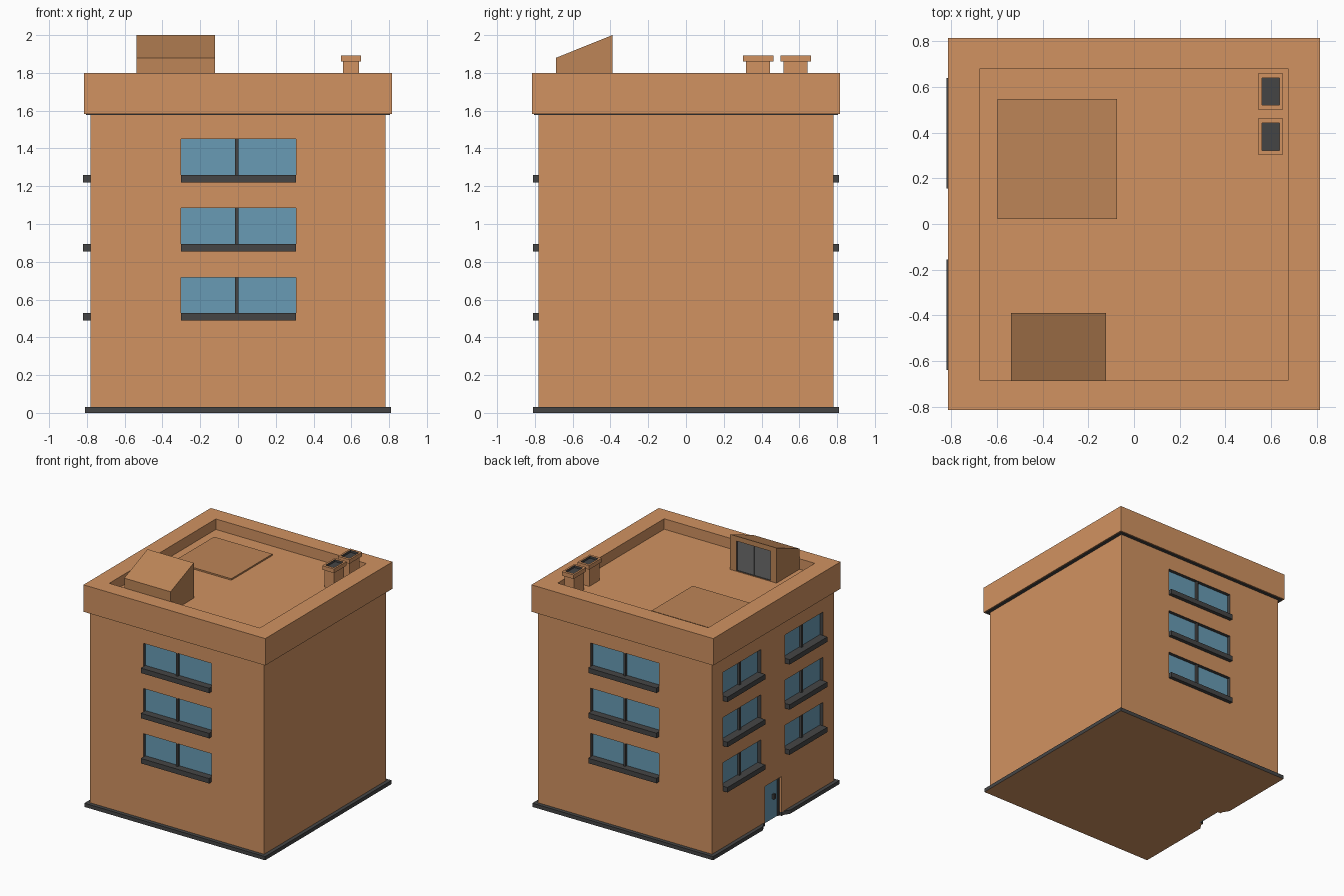
import bpy, bmesh, math
from mathutils import Matrix, Vector

if "Cube" in bpy.data.objects:
    bpy.data.objects.remove(bpy.data.objects["Cube"])


def mat(name, r, g, b):
    m = bpy.data.materials.new(name)
    m.diffuse_color = (r, g, b, 1)
    m.use_nodes = True
    m.node_tree.nodes["Principled BSDF"].inputs["Base Color"].default_value = m.diffuse_color
    return m


WALL = mat("wall_clay", 0.64, 0.29, 0.12)
ROOF = mat("roof_clay", 0.51, 0.235, 0.095)
DARK = mat("dark_trim", 0.06, 0.06, 0.06)
GLASS = mat("glass_blue", 0.14, 0.33, 0.46)
GREY = mat("grey_door", 0.15, 0.15, 0.15)


def make(name, bm, *mats):
    bmesh.ops.recalc_face_normals(bm, faces=bm.faces)
    me = bpy.data.meshes.new(name)
    bm.to_mesh(me)
    bm.free()
    for m in mats:
        me.materials.append(m)
    ob = bpy.data.objects.new(name, me)
    bpy.context.collection.objects.link(ob)
    return ob


def add_box(bm, lo, hi, rot=0):
    """Box between two corners, turned about z by rot degrees."""
    lo, hi = Vector(lo), Vector(hi)
    m = (Matrix.Rotation(math.radians(rot), 4, 'Z')
         @ Matrix.Translation((lo + hi) / 2) @ Matrix.Diagonal((*(hi - lo), 1)))
    bmesh.ops.create_cube(bm, size=1, matrix=m)


def box(name, lo, hi, m, rot=0):
    bm = bmesh.new()
    add_box(bm, lo, hi, rot)
    return make(name, bm, m)


def prism(name, pts, offset, *mats):
    bm = bmesh.new()
    f = bm.faces.new([bm.verts.new(p) for p in pts])
    r = bmesh.ops.extrude_face_region(bm, geom=[f])
    bmesh.ops.translate(bm, vec=offset, verts=[v for v in r["geom"] if isinstance(v, bmesh.types.BMVert)])
    return make(name, bm, *mats)


def cut(ob, cutter):
    mod = ob.modifiers.new("cut", 'BOOLEAN')
    mod.operation = 'DIFFERENCE'
    mod.solver = 'EXACT'
    mod.material_mode = 'TRANSFER'
    mod.object = cutter
    bpy.context.view_layer.objects.active = ob
    bpy.ops.object.modifier_apply(modifier=mod.name)
    bpy.data.objects.remove(cutter)


W = 0.78        # half width of the walls
DEPTH = 0.028   # recess of windows and door

# Plinth with a splayed gap at the door on the left side
outline = [(-.81, -.81), (.81, -.81), (.81, .81), (-.81, .81), (-.81, .17), (-.78, .12),
           (-.78, .10), (-.75, .10), (-.75, -.11), (-.78, -.11), (-.78, -.13), (-.81, -.18)]
plinth = prism("plinth", [(x, y, 0) for x, y in outline], (0, 0, 0.03), DARK, WALL)
for p in plinth.data.polygons:
    if p.normal.z < -0.5:
        p.material_index = 1

# Walls
body = box("walls", (-W, -W, 0.03), (W, W, 1.6), WALL)

# Windows: (side name, turn, centre along the wall, half width, sill reach)
columns = [("front", 0, 0.003, 0.305, 0.03), ("back", 180, -0.003, 0.305, 0.03),
           ("left_rear", -90, -0.398, 0.242, 0.04), ("left_front", -90, 0.398, 0.242, 0.04)]
holes = bmesh.new()
for side, rot, c, h, reach in columns:
    glass, bars, sills = bmesh.new(), bmesh.new(), bmesh.new()
    for z in (0.528, 0.894, 1.26):
        add_box(holes, (c - h, -W - 0.1, z - 0.02), (c + h, -W + DEPTH + 0.01, z + 0.19), rot)
        add_box(glass, (c - h, -W + DEPTH, z - 0.02), (c + h, -W + DEPTH + 0.01, z + 0.19), rot)
        add_box(bars, (c - 0.01 - 0.009, -W + 0.008, z - 0.01), (c - 0.01 + 0.009, -W + DEPTH, z + 0.19), rot)
        add_box(sills, (c - h, -W - reach, z - 0.04), (c + h, -W + DEPTH, z), rot)
    make(side + "_window_glass", glass, GLASS)
    make(side + "_window_bars", bars, DARK)
    make(side + "_window_sills", sills, DARK)
cut(body, make("window_holes", holes, DARK))

# Door on the left side
cut(body, box("door_hole", (-.10, -W - 0.1, -0.1), (.11, -W + 0.03, 0.32), WALL, -90))
box("door", (-.10, -W + 0.028, 0), (.11, -W + 0.035, 0.32), GLASS, -90)
box("door_frame", (.09, -W + 0.02, 0), (.11, -W + 0.03, 0.32), DARK, -90)
box("door_handle", (.03, -W + 0.01, 0.16), (.05, -W + 0.03, 0.20), DARK, -90)

# Parapet with sunken roof and dark soffit
parapet = box("parapet", (-.815, -.815, 1.582), (.815, .815, 1.80), WALL)
cut(parapet, box("roof_recess", (-.675, -.685, 1.715), (.675, .68, 1.9), WALL))
box("soffit", (-.805, -.805, 1.578), (.805, .805, 1.60), DARK)

# Flat roof panel
box("roof_panel", (-.598, .022, 1.70), (-.075, .548, 1.727), ROOF)

# Sloped stair housing with double doors facing the rear
X0, X1 = -.538, -.123
housing = prism("stair_housing", [(X0, -.688, 1.70), (X0, -.39, 1.70), (X0, -.39, 2.0), (X0, -.688, 1.88)],
                (X1 - X0, 0, 0), ROOF)
cut(housing, box("housing_hole", (-.485, -.405, 1.72), (-.18, -.3, 1.96), DARK))
for i, x in enumerate((-.485, -.330)):
    box(f"housing_door_{i + 1}", (x, -.41, 1.718), (x + .15, -.400, 1.96), GREY)

# Twin chimneys with hollow caps
for i, y in enumerate((.382, .58)):
    box(f"chimney_{i + 1}", (.555, y - .064, 1.70), (.64, y + .064, 1.865), WALL)
    cap = box(f"chimney_cap_{i + 1}", (.545, y - .081, 1.86), (.65, y + .081, 1.893), WALL)
    cut(cap, box("flue_hole", (.56, y - .06, 1.875), (.636, y + .06, 1.95), DARK))
